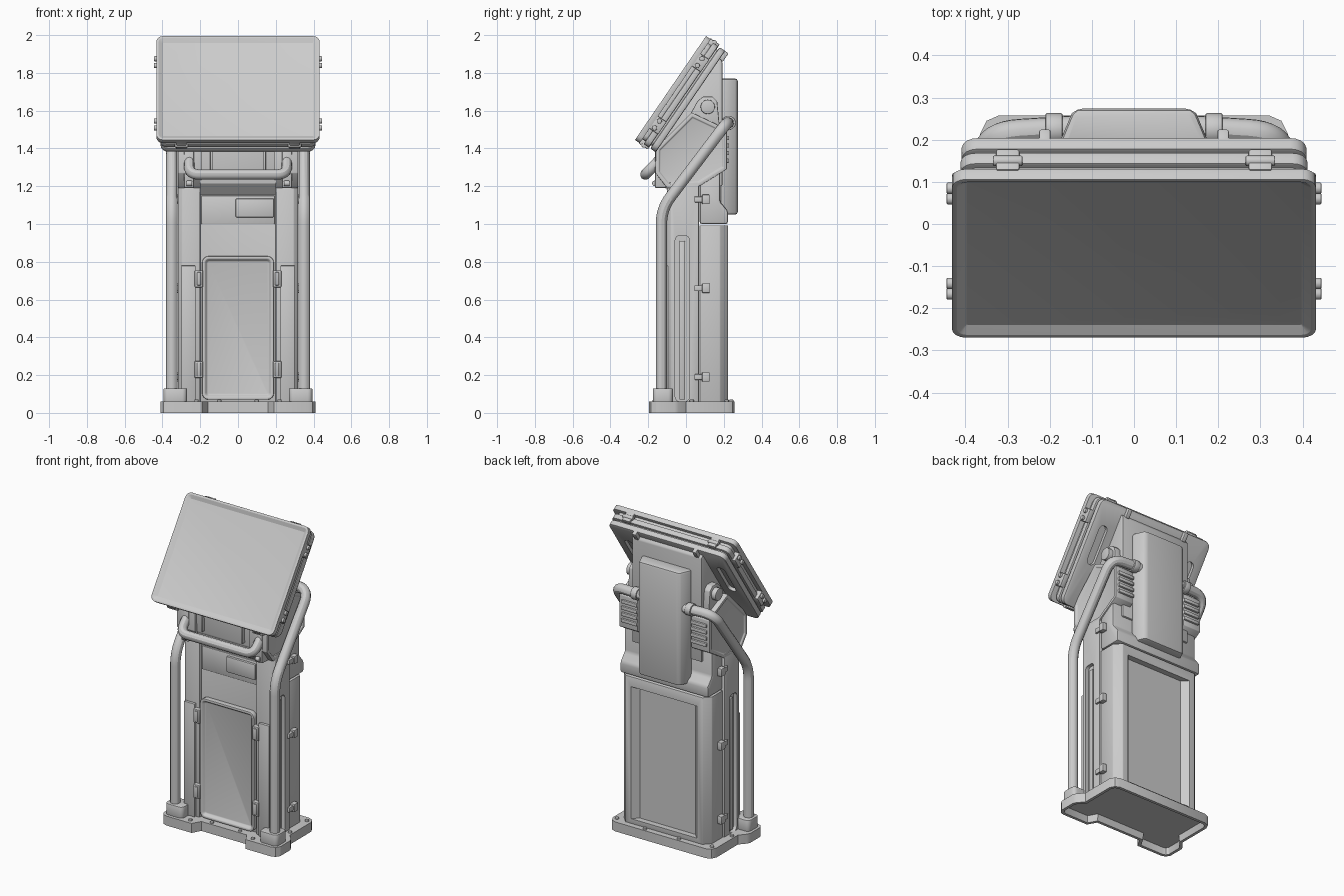
import bpy, bmesh
from math import radians, cos, sin, pi
from mathutils import Matrix, Vector

if "Cube" in bpy.data.objects:
    bpy.data.objects.remove(bpy.data.objects["Cube"])

GREY = (0.6, 0.6, 0.6, 1)
grey = bpy.data.materials.new("plain grey")
grey.use_nodes = True
grey.diffuse_color = GREY
grey.node_tree.nodes["Principled BSDF"].inputs["Base Color"].default_value = GREY
parts = []


def apply_modifiers(ob):
    bpy.context.view_layer.objects.active = ob
    for m in list(ob.modifiers):
        bpy.ops.object.modifier_apply(modifier=m.name)


def make(name, bm, bevel=0, mirror=False, mat=None):
    if mat:
        bm.transform(mat)
    bmesh.ops.recalc_face_normals(bm, faces=bm.faces[:])
    me = bpy.data.meshes.new(name)
    bm.to_mesh(me)
    bm.free()
    me.materials.append(grey)
    ob = bpy.data.objects.new(name, me)
    bpy.context.collection.objects.link(ob)
    if bevel:
        b = ob.modifiers.new("bevel", "BEVEL")
        b.width, b.segments, b.limit_method = bevel, 2, "ANGLE"
    if mirror:
        ob.modifiers.new("mirror", "MIRROR")
    apply_modifiers(ob)
    parts.append(ob)
    return ob


def prism_mesh(pts, lo, hi, axis):
    place = {"X": lambda a, b, d: (d, a, b), "Y": lambda a, b, d: (a, d, b),
             "Z": lambda a, b, d: (a, b, d)}[axis]
    bm = bmesh.new()
    low, top = ([bm.verts.new(place(a, b, d)) for a, b in pts] for d in (lo, hi))
    n = len(pts)
    caps = [bm.faces.new(low), bm.faces.new(top)]
    for i in range(n):
        j = (i + 1) % n
        bm.faces.new((low[i], low[j], top[j], top[i]))
    bmesh.ops.recalc_face_normals(bm, faces=bm.faces[:])
    return bm, caps


def sink(bm, face, rim, wall, depth):
    for t, d in ((rim, 0), (wall, -depth)):
        bmesh.ops.inset_individual(bm, faces=[face], thickness=t, depth=d, use_even_offset=True)


def prism(name, pts, lo, hi, axis, bevel=0, mirror=False):
    return make(name, prism_mesh(pts, lo, hi, axis)[0], bevel, mirror)


def box(name, x, y, z, bevel=0.004, mirror=False, mat=None):
    rect = [(x[0], y[0]), (x[1], y[0]), (x[1], y[1]), (x[0], y[1])]
    return make(name, prism_mesh(rect, z[0], z[1], "Z")[0], bevel, mirror, mat)


def round_rect(hw, hh, r, cx=0, cy=0, n=5):
    pts = []
    for k, (sx, sy) in enumerate(((1, 1), (-1, 1), (-1, -1), (1, -1))):
        for i in range(n):
            a = (k + i / (n - 1)) * pi / 2
            pts.append((cx + sx * (hw - r) + r * cos(a), cy + sy * (hh - r) + r * sin(a)))
    return pts


def slab(name, hw, hh, r, lo, hi, mat, bevel=0.005, recess=None):
    bm, caps = prism_mesh(round_rect(hw, hh, r), lo, hi, "Z")
    if recess:
        sink(bm, caps[1], *recess)
    return make(name, bm, bevel, mat=mat)


def rod(name, centre, r, length, axis, mirror=False, mat=None, sides=20):
    bm = bmesh.new()
    bmesh.ops.create_cone(bm, cap_ends=True, segments=sides, radius1=r, radius2=r, depth=length)
    turn = Matrix.Rotation(pi / 2, 4, "Y") if axis == "X" else Matrix()
    bm.transform(Matrix.Translation(centre) @ turn)
    return make(name, bm, 0.003, mirror, mat)


def tube(name, corners, r, bend, mirror=False):
    c = [Vector(p) for p in corners]
    path = [c[0]]
    for a, p, b in zip(c, c[1:], c[2:]):
        s, e = p + (a - p).normalized() * bend, p + (b - p).normalized() * bend
        for i in range(9):
            t = i / 8
            path.append(s * (1 - t) ** 2 + p * 2 * t * (1 - t) + e * t * t)
    path.append(c[-1])
    cu = bpy.data.curves.new(name, "CURVE")
    cu.dimensions, cu.bevel_depth, cu.bevel_resolution, cu.use_fill_caps = "3D", r, 4, True
    sp = cu.splines.new("POLY")
    sp.points.add(len(path) - 1)
    for q, p in zip(sp.points, path):
        q.co = (*p, 1)
    tmp = bpy.data.objects.new(name + "_path", cu)
    bpy.context.collection.objects.link(tmp)
    bm = bmesh.new()
    bm.from_mesh(tmp.evaluated_get(bpy.context.evaluated_depsgraph_get()).to_mesh())
    bpy.data.objects.remove(tmp)
    return make(name, bm, 0, mirror)


def cut(ob, cutter):
    m = ob.modifiers.new("cut", "BOOLEAN")
    m.operation, m.object, m.solver = "DIFFERENCE", cutter, "EXACT"
    apply_modifiers(ob)
    parts.remove(cutter)
    bpy.data.objects.remove(cutter)


def both(half):
    return half + [(-a, b) for a, b in reversed(half)]


# Hollow foot plate with lobes under the tubes
foot = both([(0.16, -0.14), (0.19, -0.195), (0.37, -0.195), (0.395, -0.185), (0.41, -0.16),
             (0.41, -0.06), (0.4, -0.04), (0.365, 0), (0.365, 0.215), (0.35, 0.245), (0.32, 0.258)])
bm, caps = prism_mesh(foot, 0, 0.06, "Z")
sink(bm, caps[0], 0.018, 0.002, 0.045)
make("foot_plate", bm)
for x, y in ((0.22, -0.165), (0.345, 0.03), (0.335, 0.215), (0.12, 0.24), (0.1, -0.12)):
    rod("foot_bolt", (x, y, 0.063), 0.012, 0.014, "Z", True, sides=8)

# Pedestal front shell with side slots
shell = both([(0.2, -0.08), (0.2, -0.1), (0.295, -0.1), (0.318, -0.08), (0.318, 0.068)])
front = prism("front_shell", shell, 0.05, 1.22, "Z", 0.003)
for s in (1, -1):
    lo, hi = sorted((s * 0.295, s * 0.35))
    cut(front, prism("slot_cutter", round_rect(0.037, 0.44, 0.025, -0.02, 0.5), lo, hi, "X"))
    box("slot_rib", sorted((s * 0.29, s * 0.308)), (-0.035, -0.005), (0.07, 0.91))
box("upper_front_panel", (-0.195, 0.195), (-0.088, -0.07), (1.0, 1.15))
box("label_plate", (-0.012, 0.19), (-0.102, -0.08), (1.035, 1.135), 0.006)
box("column_strip", (0.225, 0.3), (-0.116, -0.09), (0.06, 0.78), 0.004, True)

# Pedestal back shell with sunken panel, and its cap
back = prism("back_shell", both([(0.31, 0.072), (0.31, 0.18), (0.27, 0.222)]), 0.05, 0.993, "Z", 0.004)
cut(back, prism("panel_cutter", both([(0.195, 0.185), (0.24, 0.23)]), 0.09, 0.93, "Z"))
prism("back_cap", [(0.072, 1.0), (0.222, 1.0), (0.222, 1.07), (0.18, 1.12), (0.18, 1.28),
                   (0.072, 1.22)], -0.31, 0.31, "X", 0.012)

# Front door
upright = Matrix.Rotation(pi / 2, 4, "X")
slab("front_door", 0.19, 0.38, 0.035, 0.07, 0.112, Matrix.Translation((0, 0, 0.45)) @ upright,
     0.004, (0.015, 0.012, 0.018))
for z in (0.23, 0.71):
    box("door_hinge", (0.185, 0.23), (-0.125, -0.08), (z - 0.045, z + 0.045), 0.006, True)
    rod("hinge_pin", (0.207, -0.122, z), 0.011, 0.07, "Z", True, sides=10)

# Side clasps
for z in (0.19, 0.66, 1.13):
    box("clasp_body", (0.3, 0.338), (0.085, 0.125), (z - 0.025, z + 0.025), 0.004, True)
    box("clasp_tongue", (0.3, 0.33), (0.045, 0.09), (z - 0.015, z + 0.015), 0.003, True)

# Head: wedge behind the screen, chin and vented side housings
prism("head_wedge", [(-0.15, 1.42), (0.17, 1.89), (0.192, 1.86), (0.192, 1.2), (-0.1, 1.2),
                     (-0.14, 1.26)], -0.245, 0.245, "X", 0.006)
prism("chin", [(0, 1.14), (-0.075, 1.15), (-0.13, 1.215), (-0.14, 1.3), (0, 1.3)], -0.2, 0.2, "X")
wing = [(-0.16, 1.4), (0.03, 1.59), (0.2, 1.51), (0.216, 1.49), (0.216, 1.29), (0.07, 1.2),
        (-0.1, 1.19), (-0.162, 1.27)]
bm, caps = prism_mesh(wing, 0.19, 0.318, "X")
sink(bm, caps[1], 0.018, 0.006, 0.008)
make("side_housing", bm, 0.003, True)
for i in range(4):
    z = 1.335 + i * 0.04
    box("vent_slat", (0.19, 0.3), (0.2, 0.228), (z - 0.011, z + 0.011), 0.004, True)
prism("pivot_bracket", [(0, 1.54), (0.06, 1.65), (0.09, 1.675), (0.14, 1.675), (0.165, 1.65),
                        (0.18, 1.5)], 0.23, 0.285, "X", 0.005, True)
rod("pivot_knob", (0.28, 0.115, 1.62), 0.038, 0.07, "X", True)

# Back pack
prism("back_pack", both([(0.172, 0.18), (0.172, 0.205), (0.148, 0.262), (0.135, 0.274)]),
      1.05, 1.77, "Z", 0.014)

# Long side tubes with cups and collars
tube("side_tube", [(0.35, -0.13, 0.06), (0.35, -0.13, 1.08), (0.35, 0.215, 1.535),
                   (0.14, 0.228, 1.535)], 0.03, 0.08, True)
prism("tube_cup", round_rect(0.062, 0.053, 0.025, 0.332, -0.122), 0.05, 0.13, "Z", 0.005, True)
rod("tube_collar", (0.19, 0.225, 1.535), 0.038, 0.04, "X", True)

# Front handle with brackets
tube("front_handle", [(-0.258, -0.13, 1.35), (-0.258, -0.215, 1.262), (0.258, -0.215, 1.262),
                      (0.258, -0.13, 1.35)], 0.028, 0.055)
box("handle_bracket", (0.232, 0.286), (-0.165, -0.1), (1.19, 1.41), 0.008, True)
rod("bracket_bolt", (0.258, -0.165, 1.215), 0.015, 0.03, "X", True, sides=10)
box("chin_fin", (0.135, 0.147), (-0.165, -0.12), (1.28, 1.42), 0.002, True)

# Tilted screen: layers stacked behind the face
tilt = Matrix.Translation((0, -0.082, 1.72)) @ Matrix.Rotation(radians(55.6), 4, "X")
slab("screen_bezel", 0.432, 0.333, 0.035, -0.03, 0, tilt, 0.005, (0.012, 0.022, 0.014))
slab("screen_seal", 0.4, 0.308, 0.03, -0.055, -0.025, tilt)
slab("screen_frame", 0.412, 0.325, 0.035, -0.083, -0.05, tilt)
slab("screen_gap", 0.395, 0.308, 0.03, -0.1, -0.08, tilt)
cover = slab("screen_back", 0.41, 0.325, 0.04, -0.128, -0.092, tilt, 0.008)
for s in (1, -1):
    grip, _ = prism_mesh(round_rect(0.028, 0.12, 0.027, s * 0.325, 0.06), -0.15, -0.108, "Z")
    cut(cover, make("grip_cutter", grip, mat=tilt))

# Screen latches on every edge, and tabs behind
for v in (-0.2, 0.2):
    box("side_latch", (0.395, 0.432), (v - 0.04, v + 0.04), (-0.085, -0.025), 0.005, True, tilt)
    for d in (-0.022, 0.022):
        rod("latch_knob", (0.43, v + d, -0.05), 0.014, 0.03, "X", True, tilt, 10)
for s in (1, -1):
    edge = sorted((s * 0.3, s * 0.337))
    box("edge_latch", (0.272, 0.328), edge, (-0.085, -0.025), 0.005, True, tilt)
    rod("edge_latch_pin", (0.3, s * 0.33, -0.055), 0.013, 0.07, "X", True, tilt, 10)
box("back_tab", (0.198, 0.225), (0.27, 0.325), (-0.15, -0.12), 0.004, True, tilt)

# Smooth curved parts, keep hard edges
bpy.ops.object.select_all(action="DESELECT")
for ob in parts:
    ob.select_set(True)
bpy.context.view_layer.objects.active = parts[0]
bpy.ops.object.shade_smooth_by_angle(angle=radians(30))
